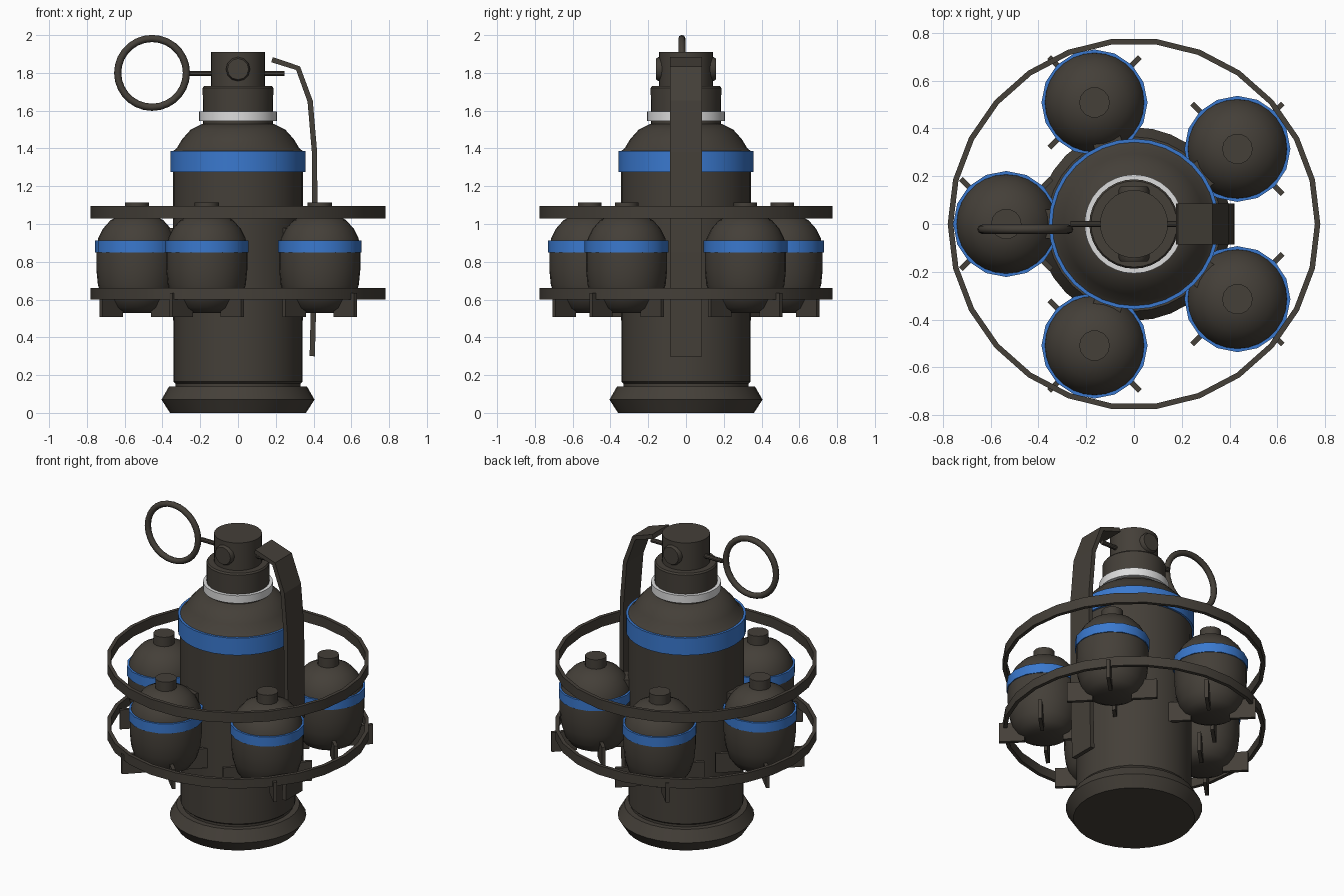
import bpy, bmesh, math
from mathutils import Matrix, Vector

if "Cube" in bpy.data.objects:
    bpy.data.objects.remove(bpy.data.objects["Cube"])


def material(name, rgb):
    m = bpy.data.materials.new(name)
    m.diffuse_color = (*rgb, 1)
    m.use_nodes = True
    m.node_tree.nodes["Principled BSDF"].inputs["Base Color"].default_value = m.diffuse_color
    return m


DARK = material("dark_metal", (0.058, 0.050, 0.040))
BLUE = material("blue_paint", (0.042, 0.19, 0.62))
WHITE = material("white_paint", (0.72, 0.72, 0.72))


def finish(bm, name, mat, smooth=True):
    bmesh.ops.recalc_face_normals(bm, faces=bm.faces[:])
    me = bpy.data.meshes.new(name)
    bm.to_mesh(me)
    bm.free()
    ob = bpy.data.objects.new(name, me)
    bpy.context.collection.objects.link(ob)
    me.materials.append(mat)
    if smooth:
        bpy.ops.object.select_all(action='DESELECT')
        ob.select_set(True)
        bpy.context.view_layer.objects.active = ob
        bpy.ops.object.shade_smooth_by_angle(angle=math.radians(32))
    return ob


def lathe(name, profile, mat, sides=32, center=(0, 0, 0), matrix=None, hoop=False):
    """Revolve (radius, height) points; cap the ends, or close the section for a hoop."""
    bm = bmesh.new()
    rows = []
    for r, z in profile:
        rows.append([bm.verts.new((r * math.cos(a), r * math.sin(a), z))
                     for a in (math.tau * i / sides for i in range(sides))])
    pairs = list(zip(rows, rows[1:]))
    if hoop:
        pairs.append((rows[-1], rows[0]))
    else:
        bm.faces.new(rows[0])
        bm.faces.new(rows[-1])
    for a, b in pairs:
        for i in range(sides):
            j = (i + 1) % sides
            bm.faces.new((a[i], a[j], b[j], b[i]))
    bm.transform(Matrix.Translation(center) @ (matrix or Matrix.Identity(4)))
    return finish(bm, name, mat)


def hoop(name, r0, r1, z0, z1, mat, sides, center=(0, 0, 0)):
    return lathe(name, [(r0, z0), (r1, z0), (r1, z1), (r0, z1)], mat, sides, center, hoop=True)


def slab(name, outline, width, mat, matrix=None):
    """Extrude an (x, z) outline to a width centred on y = 0."""
    bm = bmesh.new()
    f = bm.faces.new([bm.verts.new((x, -width / 2, z)) for x, z in outline])
    ext = bmesh.ops.extrude_face_region(bm, geom=[f])["geom"]
    bmesh.ops.translate(bm, vec=(0, width, 0), verts=[v for v in ext if isinstance(v, bmesh.types.BMVert)])
    if matrix:
        bm.transform(matrix)
    return finish(bm, name, mat, smooth=False)


def box(name, x0, x1, z0, z1, width, mat, matrix=None):
    return slab(name, [(x0, z0), (x1, z0), (x1, z1), (x0, z1)], width, mat, matrix)


# Main canister: flared foot, body with rounded shoulder, neck and head
lathe("foot", [(0.36, 0), (0.405, 0.07), (0.365, 0.14), (0.325, 0.14)], DARK)
lathe("body", [(0.33, 0.13), (0.33, 0.155), (0.342, 0.165), (0.345, 1.385), (0.325, 1.40),
               (0.295, 1.45), (0.25, 1.50), (0.19, 1.53)], DARK)
hoop("body_band", 0.33, 0.357, 1.275, 1.387, BLUE, 32)
lathe("neck", [(0.185, 1.52), (0.187, 1.72), (0.18, 1.73)], DARK)
hoop("neck_band", 0.18, 0.207, 1.545, 1.595, WHITE, 32)
lathe("head", [(0.142, 1.72), (0.142, 1.91)], DARK)

# Pivot pegs on the head
for s in (-1, 1):
    lathe("pivot_peg", [(0.064, 0.11), (0.064, 0.145), (0.056, 0.158)], DARK, 12,
          (0, 0, 1.82), Matrix.Rotation(s * math.pi / 2, 4, 'X'))

# Pull pin and ring
lathe("pull_pin", [(0.014, -0.265), (0.014, 0.247)], DARK, 10, (0, 0, 1.797),
      Matrix.Rotation(math.pi / 2, 4, 'Y'))
bpy.ops.mesh.primitive_torus_add(location=(-0.455, -0.022, 1.8), rotation=(math.pi / 2, 0, 0),
                                 major_radius=0.182, minor_radius=0.019,
                                 major_segments=28, minor_segments=8)
ring = bpy.context.object
ring.name = "pull_ring"
ring.data.materials.append(DARK)
bpy.ops.object.shade_smooth_by_angle(angle=math.radians(50))

# Safety lever: bent strip thickened along its path
path = [Vector(p) for p in ((0.18, 1.87), (0.318, 1.825), (0.382, 1.65), (0.405, 1.38),
                            (0.407, 0.85), (0.393, 0.3))]
left, right = [], []
for i, p in enumerate(path):
    d = (path[min(i + 1, len(path) - 1)] - path[max(i - 1, 0)]).normalized()
    n = Vector((-d.y, d.x)) * 0.014
    left.append(p + n)
    right.append(p - n)
slab("safety_lever", [tuple(p) for p in left + right[::-1]], 0.172, DARK)

# Two carrier hoops
for z0, z1 in ((0.6, 0.66), (1.03, 1.095)):
    hoop("carrier_hoop", 0.757, 0.78, z0, z1, DARK, 26)

# Five bomblets with cap, band, bracket and diagonal fins
shell = [(0.10, 0.53), (0.15, 0.555), (0.185, 0.605), (0.207, 0.68), (0.215, 0.76), (0.215, 0.87),
         (0.205, 0.925), (0.18, 0.975), (0.14, 1.02), (0.09, 1.045), (0.05, 1.055)]
for k in range(5):
    ang = math.radians(36 + 72 * k)
    c = Vector((0.535 * math.cos(ang), 0.535 * math.sin(ang), 0))
    lathe("bomblet_shell", shell, DARK, 28, c)
    lathe("bomblet_cap", [(0.064, 1.04), (0.064, 1.113)], DARK, 14, c)
    hoop("bomblet_band", 0.205, 0.222, 0.85, 0.912, BLUE, 16, c)
    box("bracket", 0.32, 0.385, 0.72, 0.98, 0.12, DARK, Matrix.Rotation(ang, 4, 'Z'))
    for q in range(4):
        turn = Matrix.Rotation(math.radians(45 + 90 * q), 4, 'Z')
        box("bomblet_fin", 0.115, 0.268, 0.508, 0.635, 0.022, DARK, Matrix.Translation(c) @ turn)
